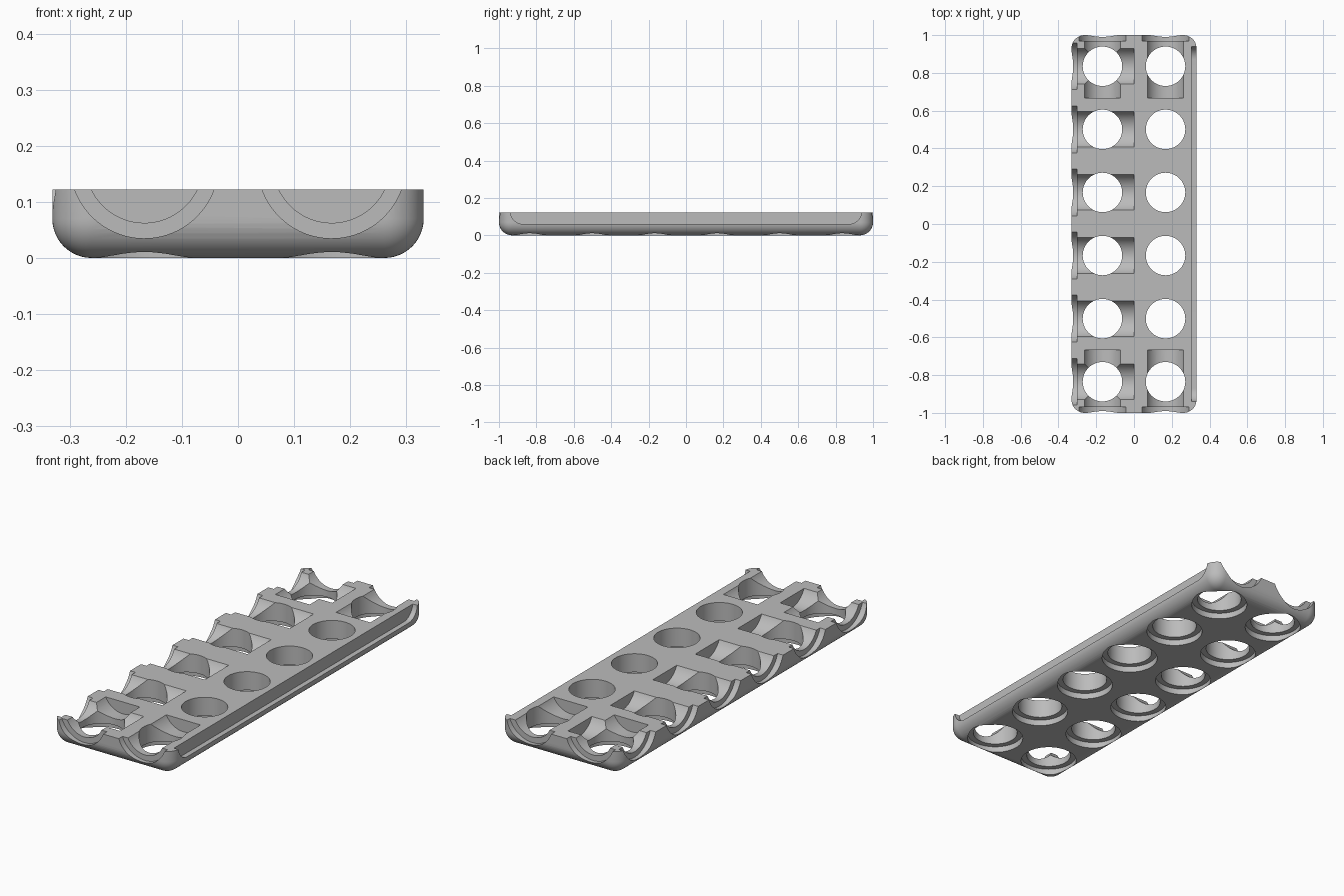
import bpy, bmesh, math
from mathutils import Vector, Matrix

if "Cube" in bpy.data.objects:
    bpy.data.objects.remove(bpy.data.objects["Cube"], do_unlink=True)

PITCH = 0.334          # hole spacing
AXIS_Z = PITCH / 2     # height of the sideways bore axes
TOP = 0.122
HALF_X, HALF_Y = 0.331, 1.0
ROUND = 0.07
BORE, RIM, RIM_DEPTH = 0.1045, 0.132, 0.03

grey = bpy.data.materials.new("plain grey")
grey.use_nodes = True
grey.diffuse_color = (0.5, 0.5, 0.5, 1)
grey.node_tree.nodes["Principled BSDF"].inputs["Base Color"].default_value = (0.5, 0.5, 0.5, 1)


def link(bm, name):
    bmesh.ops.recalc_face_normals(bm, faces=bm.faces[:])
    mesh = bpy.data.meshes.new(name)
    bm.to_mesh(mesh)
    bm.free()
    mesh.materials.append(grey)
    obj = bpy.data.objects.new(name, mesh)
    bpy.context.collection.objects.link(obj)
    return obj


def box(lo, hi, edge_test):
    """Box between two corners, rounded along the chosen edges."""
    lo, hi = Vector(lo), Vector(hi)
    bm = bmesh.new()
    bmesh.ops.create_cube(bm, size=1)
    bmesh.ops.scale(bm, vec=hi - lo, verts=bm.verts)
    bmesh.ops.translate(bm, vec=(lo + hi) / 2, verts=bm.verts)
    edges = [e for e in bm.edges if edge_test(e.verts[1].co - e.verts[0].co)]
    bmesh.ops.bevel(bm, geom=edges, offset=ROUND, segments=12, profile=0.5,
                    affect='EDGES', clamp_overlap=True)
    return bm


def stepped_bores(name, bores, length, segments):
    """Separate bores, each with a wider shallow rim at its mouth."""
    profile = [(0, -0.1), (RIM, -0.1), (RIM, RIM_DEPTH), (BORE, RIM_DEPTH), (BORE, length), (0, length)]
    bm = bmesh.new()
    for mouth, inward in bores:
        place = Matrix.Translation(mouth) @ Vector(inward).to_track_quat('Z', 'Y').to_matrix().to_4x4()
        # An uneven start angle keeps the facets of crossing bores from coinciding
        place = place @ Matrix.Rotation(0.013 * segments / 64, 4, 'Z')
        verts = [bm.verts.new(place @ Vector((r, 0, h))) for r, h in profile]
        edges = [bm.edges.new(pair) for pair in zip(verts, verts[1:])]
        bmesh.ops.spin(bm, geom=verts + edges, cent=place.translation,
                       axis=place.to_3x3() @ Vector((0, 0, 1)), angle=2 * math.pi,
                       steps=segments, use_merge=True)
    bmesh.ops.remove_doubles(bm, verts=bm.verts[:], dist=1e-5)
    return link(bm, name)


# Rounded tray body, sliced flat at the top
bm = box((-HALF_X, -HALF_Y, 0), (HALF_X, HALF_Y, PITCH), lambda d: True)
cut = bmesh.ops.bisect_plane(bm, geom=bm.verts[:] + bm.edges[:] + bm.faces[:],
                             plane_co=(0, 0, TOP), plane_no=(0, 0, 1), clear_outer=True)
rim_edges = [g for g in cut["geom_cut"] if isinstance(g, bmesh.types.BMEdge)]
bmesh.ops.contextual_create(bm, geom=rim_edges)
tray = link(bm, "tray_body")

# Upright through holes, open side bores and end bores
rows = [(i - 2.5) * PITCH for i in range(6)]
columns = (-PITCH / 2, PITCH / 2)
uprights = [((x, y, 0), (0, 0, 1)) for x in columns for y in rows]
sides = [((-HALF_X, y, AXIS_Z), (1, 0, 0)) for y in rows]
ends = [((x, s * HALF_Y, AXIS_Z), (0, -s, 0)) for x in columns for s in (-1, 1)]

# Shallow panel recess along the closed side
recess = box((0.305, -0.94, 0.06), (0.45, 0.94, PITCH - 0.06),
             lambda d: abs(d.x) > 0.1 and abs(d.y) < 0.01)

cutters = [
    stepped_bores("upright_cutter", uprights, 0.3, 64),
    stepped_bores("side_cutter", sides, HALF_X, 68),
    stepped_bores("end_cutter", ends, HALF_Y - 2 * PITCH, 76),
    link(recess, "side_recess_cutter"),
]
for c in cutters:
    c.hide_render = True
    m = tray.modifiers.new("cut", 'BOOLEAN')
    m.operation, m.solver, m.object = 'DIFFERENCE', 'MANIFOLD', c

# Bake the cuts and drop the helpers
bpy.context.view_layer.update()
baked = bpy.data.meshes.new_from_object(tray.evaluated_get(bpy.context.evaluated_depsgraph_get()))
tray.modifiers.clear()
tray.data = baked
baked.materials.clear()
baked.materials.append(grey)
for p in baked.polygons:
    p.material_index = 0
for c in cutters:
    bpy.data.objects.remove(c, do_unlink=True)

bpy.ops.object.select_all(action='DESELECT')
tray.select_set(True)
bpy.context.view_layer.objects.active = tray
bpy.ops.object.shade_smooth_by_angle(angle=math.radians(30))
